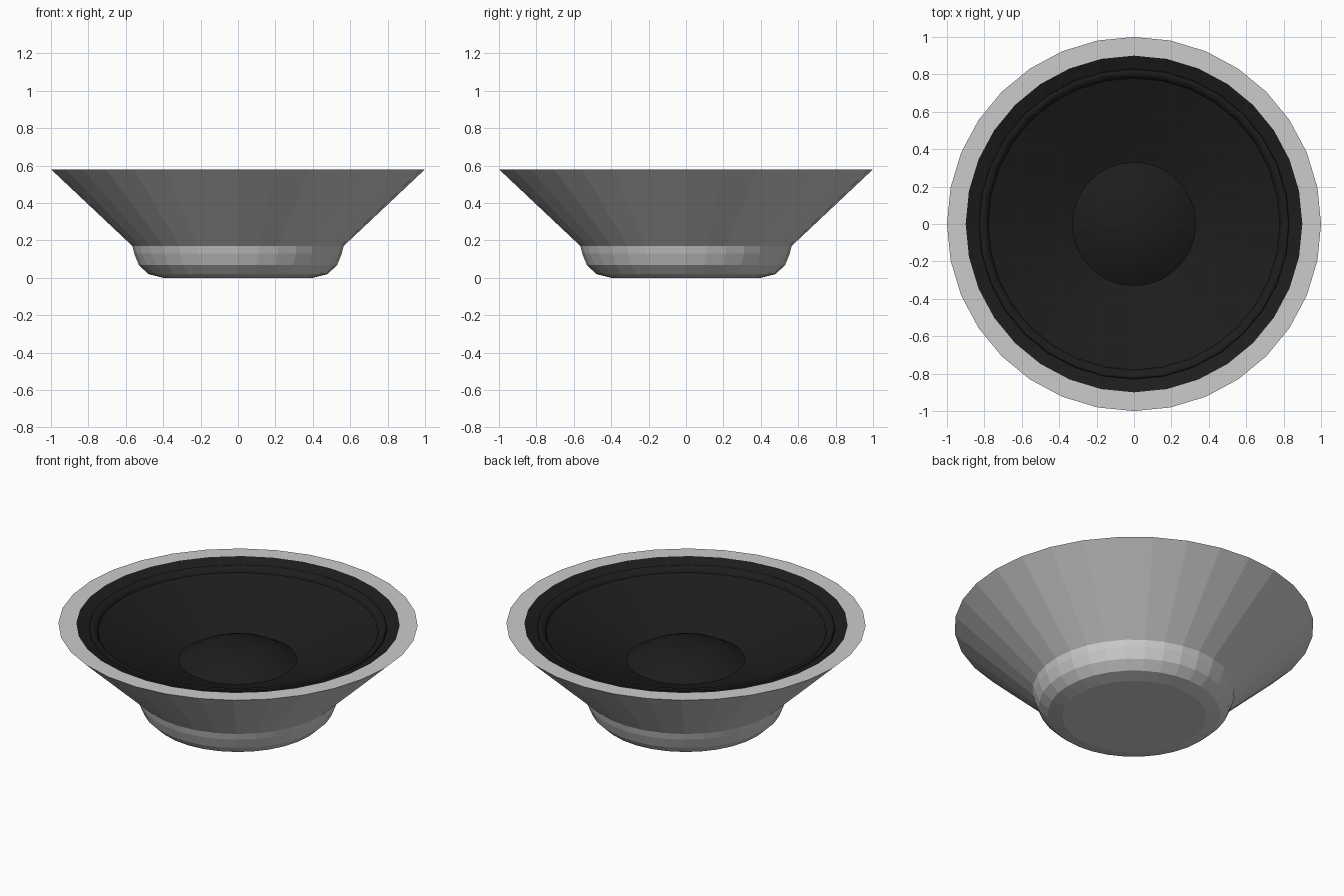
import bpy, bmesh, math

if "Cube" in bpy.data.objects:
    bpy.data.objects.remove(bpy.data.objects["Cube"])

SIDES = 32


def lathe(name, profile, smooth=None, color=None):
    """Revolve an (r, z) profile around z; r = 0 makes a pole."""
    bm = bmesh.new()
    rings = []
    for r, z in profile:
        if r == 0:
            rings.append([bm.verts.new((0, 0, z))])
        else:
            rings.append([bm.verts.new((r * math.cos(2 * math.pi * i / SIDES),
                                        r * math.sin(2 * math.pi * i / SIDES), z))
                          for i in range(SIDES)])
    for a, b in zip(rings, rings[1:]):
        for i in range(SIDES):
            j = (i + 1) % SIDES
            if len(a) == 1:
                bm.faces.new((a[0], b[j], b[i]))
            elif len(b) == 1:
                bm.faces.new((a[i], a[j], b[0]))
            else:
                bm.faces.new((a[i], a[j], b[j], b[i]))
    mesh = bpy.data.meshes.new(name)
    bm.to_mesh(mesh)
    bm.free()
    obj = bpy.data.objects.new(name, mesh)
    bpy.context.collection.objects.link(obj)
    if color:
        mat = bpy.data.materials.new(name + "_material")
        mat.diffuse_color = color
        mat.use_nodes = True
        mat.node_tree.nodes["Principled BSDF"].inputs["Base Color"].default_value = mat.diffuse_color
        mesh.materials.append(mat)
    if smooth:
        bpy.ops.object.select_all(action='DESELECT')
        obj.select_set(True)
        bpy.context.view_layer.objects.active = obj
        bpy.ops.object.shade_smooth_by_angle(angle=math.radians(smooth))
    return obj


# Faceted basket: rounded magnet base, flared frame and flat rim
lathe("speaker_frame", [(0, 0), (0.40, 0), (0.48, 0.02), (0.53, 0.068), (0.555, 0.13),
                        (0.565, 0.17), (1.0, 0.58), (0.9, 0.58)])

# Black diaphragm: lip, rolled surround, cone and domed dust cap
roll = [(0.805 + 0.025 * math.cos(math.pi * k / 6),
         0.545 + 0.01 * math.cos(math.pi * k / 6) + 0.018 * math.sin(math.pi * k / 6))
        for k in range(7)]
lathe("speaker_cone", [(0.9, 0.58)] + roll +
      [(0.43, 0.40), (0.33, 0.365), (0.26, 0.406), (0.18, 0.44), (0.09, 0.458), (0, 0.464)],
      smooth=40, color=(0.012, 0.012, 0.012, 1))
